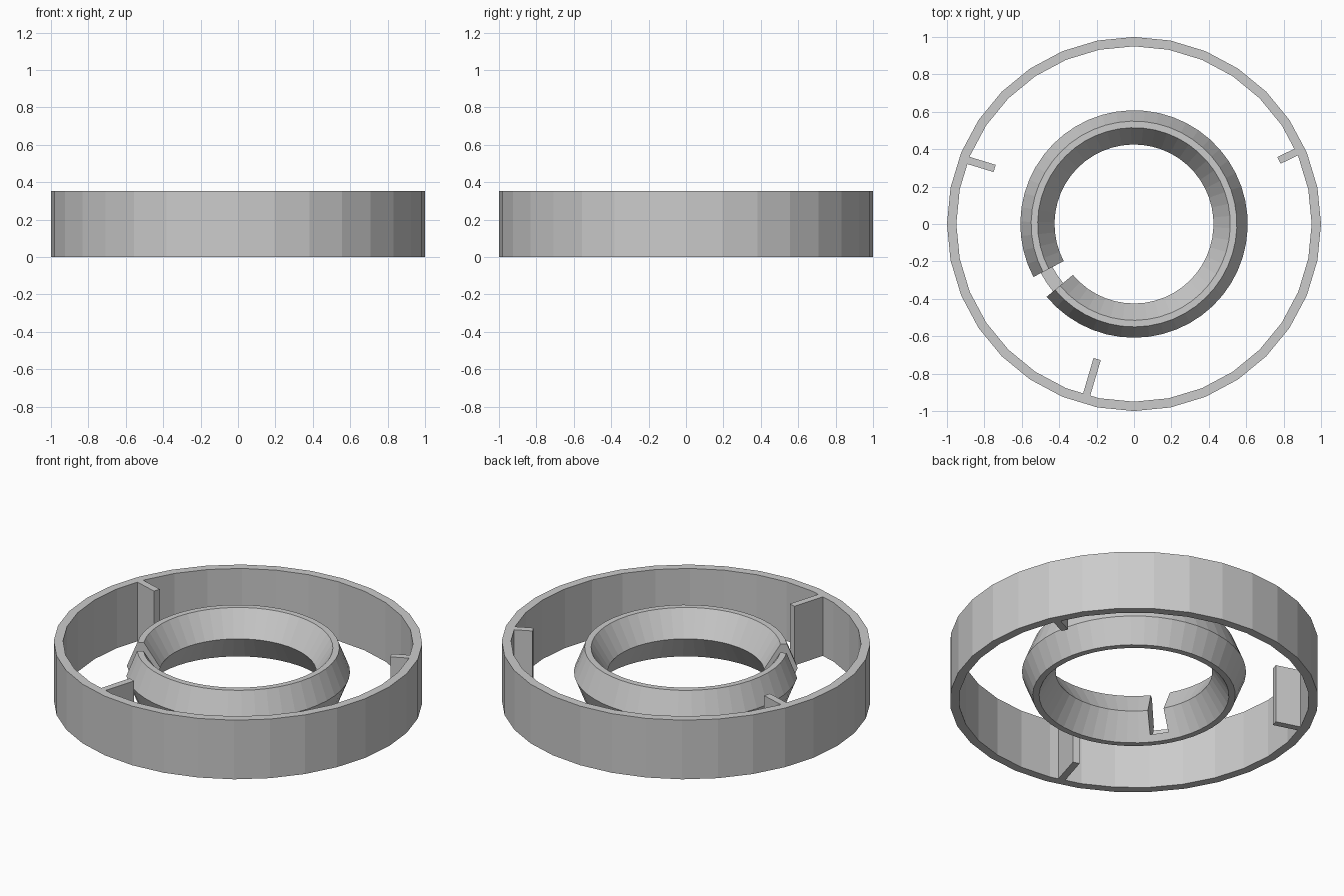
import bpy, bmesh, math
from mathutils import Vector

if "Cube" in bpy.data.objects:
    bpy.data.objects.remove(bpy.data.objects["Cube"])

H = 0.354
grey = bpy.data.materials.new("light_grey")
grey.diffuse_color = (0.6, 0.6, 0.6, 1)
grey.use_nodes = True
grey.node_tree.nodes["Principled BSDF"].inputs["Base Color"].default_value = grey.diffuse_color


def finish(name, bm):
    bmesh.ops.recalc_face_normals(bm, faces=bm.faces)
    me = bpy.data.meshes.new(name)
    bm.to_mesh(me)
    bm.free()
    me.materials.append(grey)
    ob = bpy.data.objects.new(name, me)
    bpy.context.collection.objects.link(ob)
    return ob


def sweep(name, profile, start, end, steps):
    """Turn a closed (radius, z) profile around z; caps the ends of open arcs."""
    full = abs(end - start - 360) < 1e-6
    bm = bmesh.new()
    rings = []
    for i in range(steps if full else steps + 1):
        a = math.radians(start + (end - start) * i / steps)
        rings.append([bm.verts.new((r * math.cos(a), r * math.sin(a), z)) for r, z in profile])
    n = len(profile)
    for i in range(steps):
        p, q = rings[i], rings[(i + 1) % len(rings)]
        for j in range(n):
            k = (j + 1) % n
            bm.faces.new((p[j], q[j], q[k], p[k]))
    if not full:
        bm.faces.new(rings[0])
        bm.faces.new(rings[-1])
    return finish(name, bm)


# Outer band
sweep("outer_band", [(1, 0), (1, H), (0.95, H), (0.95, 0)], 0, 360, 32)

# Inner ring: six-sided section, split by a narrow notch
z0, zm, z1 = 0.03, 0.177, 0.323
section = [(0.55, z0), (0.608, zm), (0.55, z1), (0.515, z1), (0.425, zm), (0.515, z0)]
sweep("inner_ring", section, 219.8, 567.8, 48)

# Thin strip left at the bottom of the notch
strip = [(0.55, z0), (0.563, 0.065), (0.493, 0.065), (0.515, z0)]
sweep("notch_strip", strip, 207.8, 219.8, 2)

# Ribs pointing inward from the band: inner end, then end buried in the band
ribs = [((-0.745, 0.297), (-0.925, 0.352)),
        ((0.775, 0.340), (0.895, 0.398)),
        ((-0.197, -0.722), (-0.258, -0.928))]
for i, (a, b) in enumerate(ribs):
    a, b = Vector((*a, 0)), Vector((*b, 0))
    side = Vector((0, 0, 1)).cross((b - a).normalized()) * 0.02
    bm = bmesh.new()
    base = bm.faces.new([bm.verts.new(p) for p in (a - side, b - side, b + side, a + side)])
    top = bmesh.ops.extrude_face_region(bm, geom=[base], use_keep_orig=True)["geom"]
    bmesh.ops.translate(bm, vec=(0, 0, H), verts=[v for v in top if isinstance(v, bmesh.types.BMVert)])
    finish("rib_%d" % (i + 1), bm)
